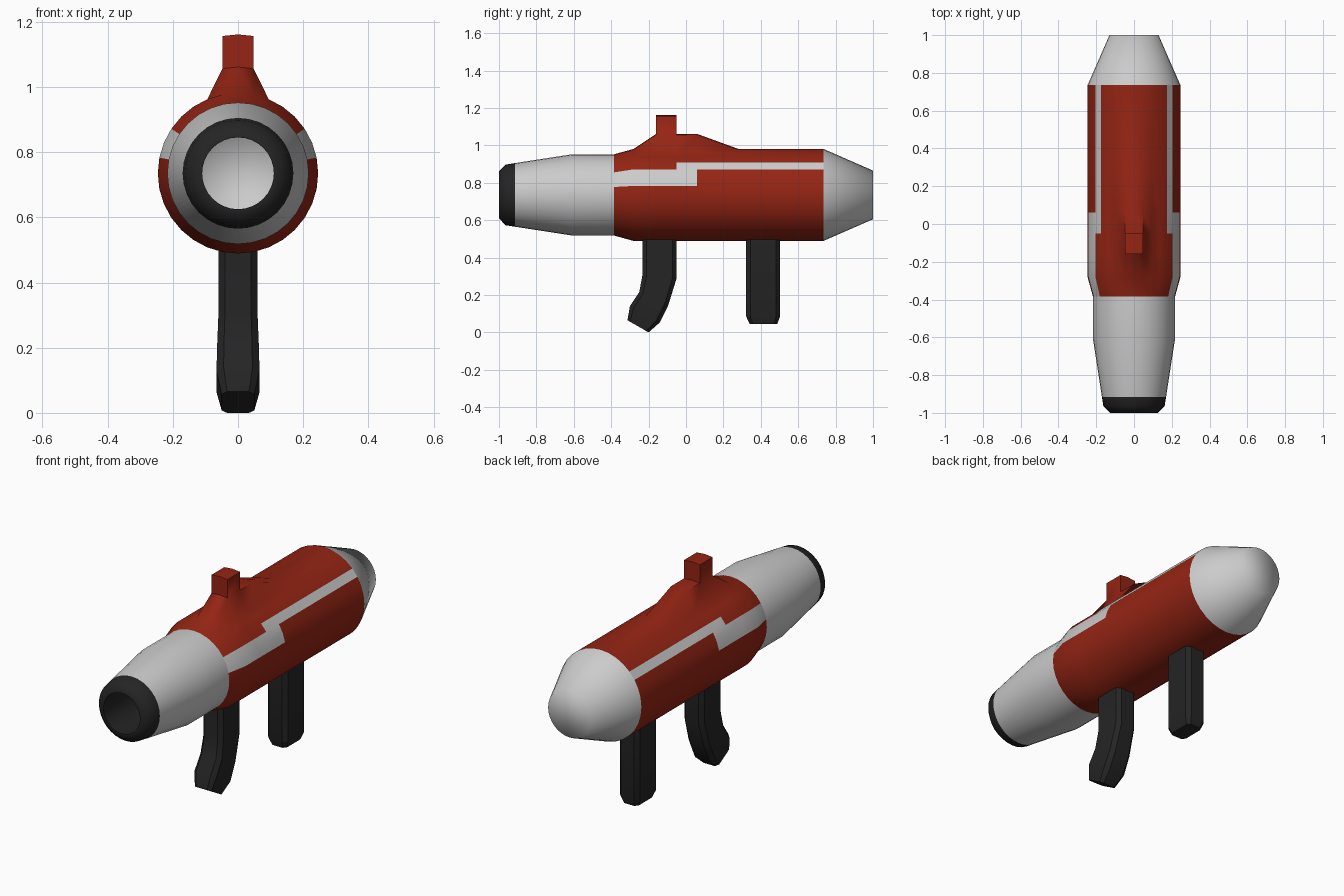
import bpy, bmesh
from math import cos, sin, pi, radians

if "Cube" in bpy.data.objects:
    bpy.data.objects.remove(bpy.data.objects["Cube"])

N = 32          # sides of the tube
AXIS_Z = 0.735  # height of the tube axis


def material(name, rgb):
    m = bpy.data.materials.new(name)
    m.diffuse_color = (*rgb, 1)
    m.use_nodes = True
    m.node_tree.nodes["Principled BSDF"].inputs["Base Color"].default_value = m.diffuse_color
    return m


RED = material("red_paint", (0.3, 0.018, 0.007))
DARK = material("dark_rubber", (0.018, 0.018, 0.018))


def finish(bm, name, mat, angle):
    me = bpy.data.meshes.new(name)
    bm.to_mesh(me)
    bm.free()
    ob = bpy.data.objects.new(name, me)
    bpy.context.collection.objects.link(ob)
    if mat:
        me.materials.append(mat)
    bpy.ops.object.select_all(action='DESELECT')
    ob.select_set(True)
    bpy.context.view_layer.objects.active = ob
    bpy.ops.object.shade_smooth_by_angle(angle=radians(angle))
    return ob


def tube(name, profile, mat=None, keep=None, cap=False, shape=None, angle=50):
    """Lathe (y, radius) points around the y axis; keep(ring, side) picks faces."""
    bm = bmesh.new()
    rings = [[bm.verts.new((r * cos(2 * pi * k / N), y, AXIS_Z + r * sin(2 * pi * k / N)))
              for k in range(N)] for y, r in profile]
    faces = {}
    for i in range(len(rings) - 1):
        for k in range(N):
            if keep is None or keep(i, k):
                j = (k + 1) % N
                faces[i, k] = bm.faces.new((rings[i][k], rings[i + 1][k],
                                            rings[i + 1][j], rings[i][j]))
    if cap:
        bm.faces.new(rings[-1][::-1])
    if shape:
        shape(bm, rings, faces)
    bmesh.ops.delete(bm, geom=[v for v in bm.verts if not v.link_faces], context='VERTS')
    return finish(bm, name, mat, angle)


# Stepped side stripe, mirrored left and right
def is_stripe(i, k):
    k = min(k, 15 - k)
    return (k in (1, 2) and i < 4) or (k == 3 and i >= 3)


# Raised sight hump with a square post on top
def sight(bm, rings, faces):
    for i in (2, 3, 4):
        for k in (7, 8, 9):
            rings[i][k].co.z += 0.08
    ext = bmesh.ops.extrude_face_region(bm, geom=[faces[2, 7], faces[2, 8]])
    for v in ext['geom']:
        if isinstance(v, bmesh.types.BMVert):
            v.co.z += 0.1
    old = [f for f in (faces[2, 7], faces[2, 8]) if f.is_valid]
    if old:
        bmesh.ops.delete(bm, geom=old, context='FACES_ONLY')


# Tube parts
R = 0.246
housing = [(-0.385, 0.217), (-0.28, R), (-0.16, R), (-0.05, R), (0.06, R), (0.28, R), (0.735, R)]
tube("muzzle", [(-0.75, 0.11), (-1, 0.11), (-1, 0.125), (-0.965, 0.162), (-0.915, 0.17)], DARK)
tube("barrel", [(-0.915, 0.17), (-0.61, 0.217), (-0.385, 0.217)])
tube("housing", housing, RED, lambda i, k: not is_stripe(i, k), shape=sight)
tube("side_stripes", housing, None, is_stripe)
tube("nose", [(0.735, R), (1, 0.13)], cap=True, angle=80)


def grip(name, sections):
    """Loft chamfered rectangles; each section is front (y, z), back (y, z), half width."""
    bm = bmesh.new()
    rings = []
    for fy, fz, by, bz, w in sections:
        ring = []
        for x, t in ((-0.67, 0), (0.67, 0), (1, 0.12), (1, 0.88),
                     (0.67, 1), (-0.67, 1), (-1, 0.88), (-1, 0.12)):
            ring.append(bm.verts.new((x * w, fy + (by - fy) * t, fz + (bz - fz) * t)))
        rings.append(ring)
    for a, b in zip(rings, rings[1:]):
        for k in range(8):
            j = (k + 1) % 8
            bm.faces.new((a[k], a[j], b[j], b[k]))
    bm.faces.new(rings[0])
    bm.faces.new(rings[-1])
    bmesh.ops.recalc_face_normals(bm, faces=bm.faces)
    finish(bm, name, DARK, 25)


# Curved trigger grip and straight fore grip
grip("rear_grip", [(-0.233, 0.53, -0.05, 0.53, 0.06), (-0.233, 0.305, -0.05, 0.29, 0.06),
                   (-0.25, 0.215, -0.095, 0.145, 0.064), (-0.30, 0.14, -0.14, 0.053, 0.066),
                   (-0.313, 0.065, -0.2, 0.0, 0.05)])
grip("fore_grip", [(0.322, 0.53, 0.503, 0.53, 0.06), (0.322, 0.085, 0.503, 0.085, 0.06),
                   (0.34, 0.045, 0.488, 0.045, 0.045)])
